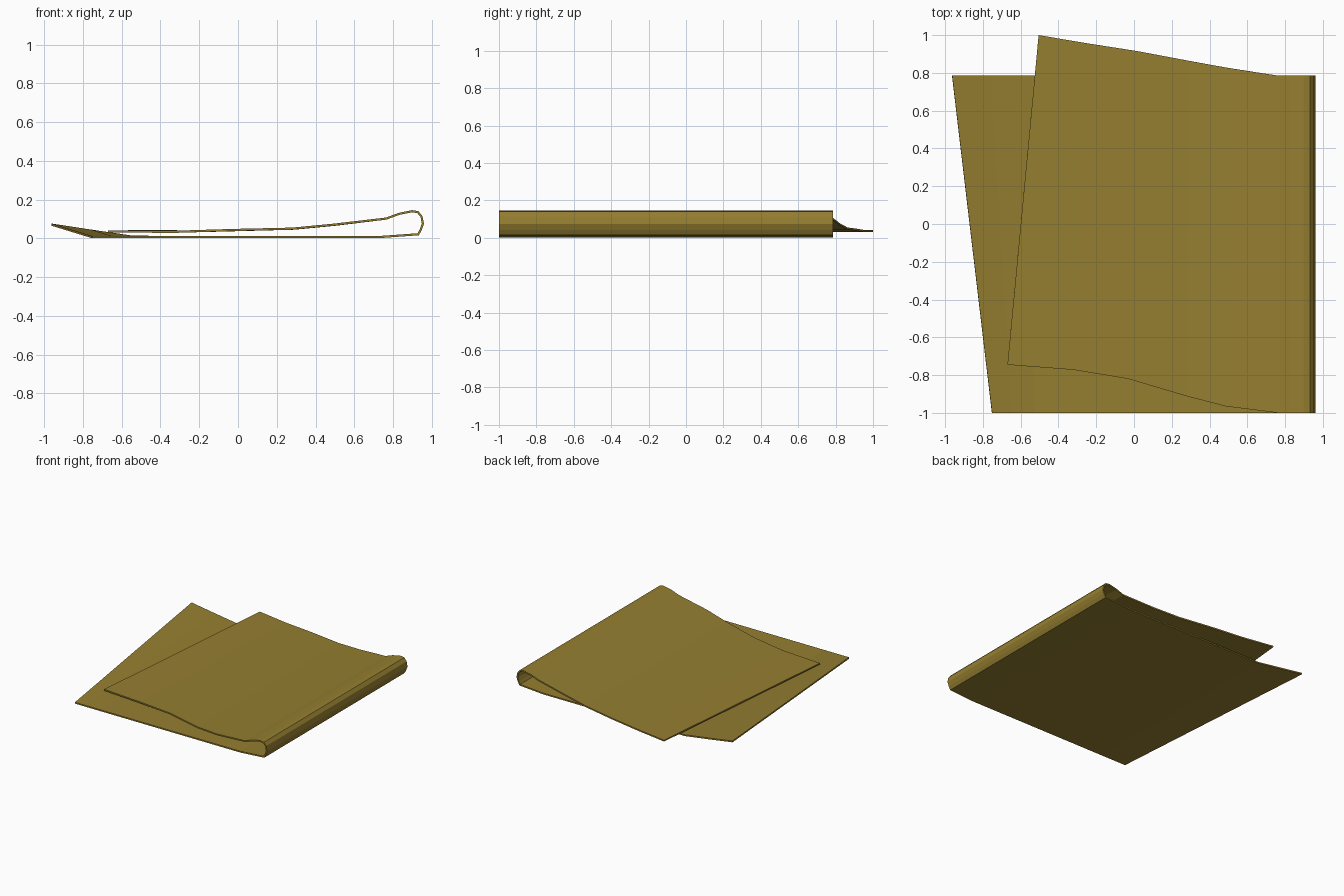
import bpy, bmesh

# Cross-section rows of the folded sheet: front point, back point
F, B = -1.0, 0.785
rows = [
    # lower layer, lifted at its back left corner
    ((-0.752, F, 0.006), (-0.963, B, 0.071)),
    ((-0.65, F, 0.006), (-0.76, B, 0.040)),
    ((-0.53, F, 0.006), (-0.54, B, 0.008)),
]
# straight part and rounded fold along the right side
for x, z in [(0.72, 0.006), (0.93, 0.021), (0.943, 0.045), (0.954, 0.075),
             (0.947, 0.112), (0.928, 0.135), (0.898, 0.14), (0.83, 0.126),
             (0.765, 0.102)]:
    rows.append(((x, F, z), (x, B, z)))
# upper layer, twisting away from the lower one
rows += [
    ((0.49, -0.966, 0.070), (0.50, 0.826, 0.070)),
    ((0.28, -0.912, 0.050), (0.29, 0.864, 0.050)),
    ((-0.03, -0.82, 0.043), (0.02, 0.915, 0.043)),
    ((-0.32, -0.772, 0.034), (-0.25, 0.957, 0.036)),
    ((-0.67, -0.745, 0.035), (-0.505, 1.0, 0.037)),
]

bm = bmesh.new()
verts = [(bm.verts.new(a), bm.verts.new(b)) for a, b in rows]
for (a, b), (c, d) in zip(verts, verts[1:]):
    bm.faces.new((a, c, d, b))
mesh = bpy.data.meshes.new("folded_sheet")
bm.to_mesh(mesh)
bm.free()
sheet = bpy.data.objects.new("folded_sheet", mesh)
bpy.context.collection.objects.link(sheet)

# Thin cloth thickness
solid = sheet.modifiers.new("thickness", 'SOLIDIFY')
solid.thickness = 0.011
solid.offset = 0
solid.use_even_offset = True

mat = bpy.data.materials.new("ochre_cloth")
mat.diffuse_color = (0.30, 0.21, 0.03, 1)
mesh.materials.append(mat)
